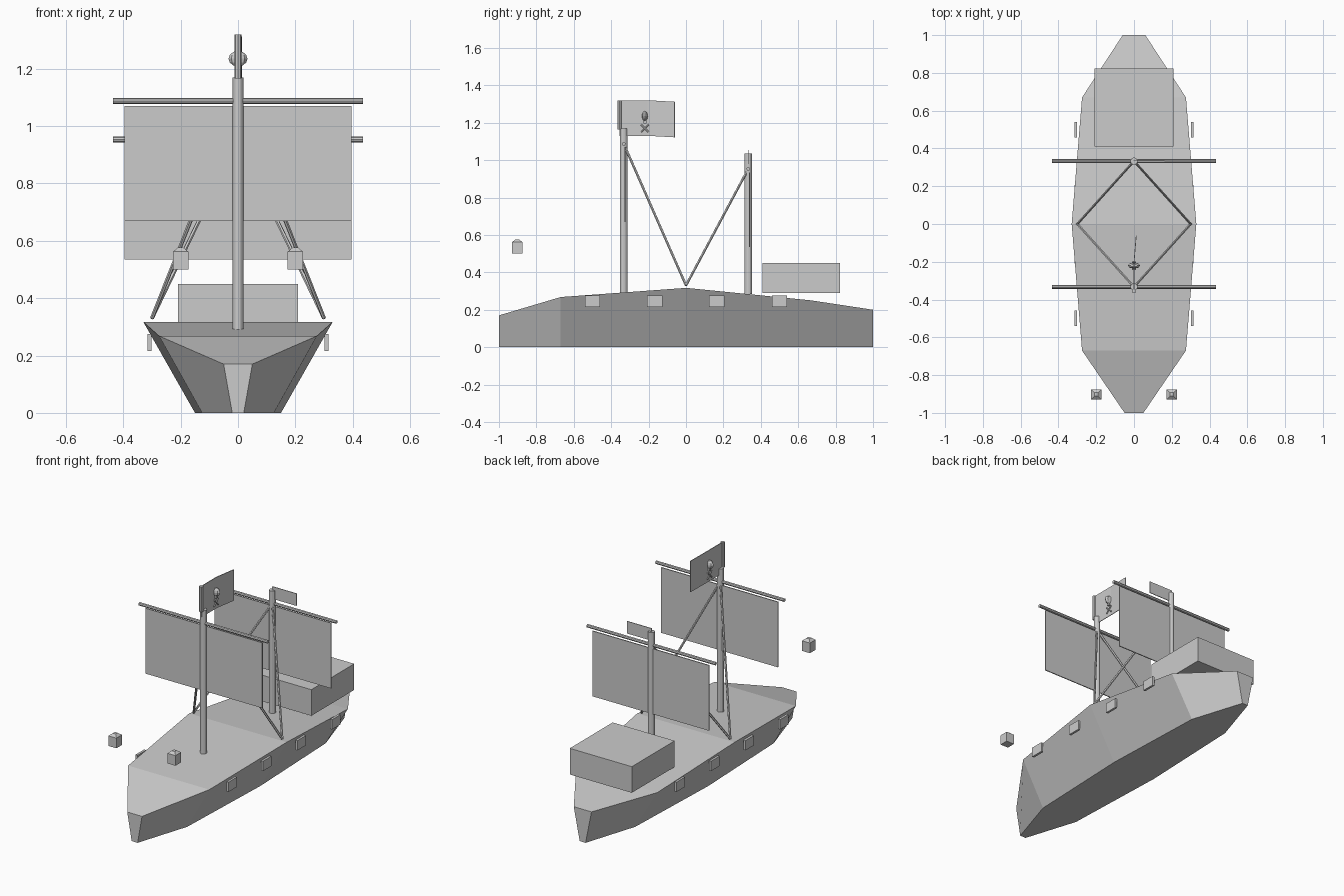
import bpy
import bmesh
from math import pi
from mathutils import Vector

if "Cube" in bpy.data.objects:
    bpy.data.objects.remove(bpy.data.objects["Cube"])

grey = bpy.data.materials.new("plain grey")
grey.use_nodes = True
grey.diffuse_color = (0.6, 0.6, 0.6, 1)
grey.node_tree.nodes["Principled BSDF"].inputs["Base Color"].default_value = grey.diffuse_color


def finish(name, bm):
    bmesh.ops.recalc_face_normals(bm, faces=bm.faces)
    mesh = bpy.data.meshes.new(name)
    bm.to_mesh(mesh)
    bm.free()
    mesh.materials.append(grey)
    obj = bpy.data.objects.new(name, mesh)
    bpy.context.collection.objects.link(obj)
    return obj


def box(name, centre, size):
    bm = bmesh.new()
    bmesh.ops.create_cube(bm, size=1)
    bmesh.ops.scale(bm, vec=size, verts=bm.verts)
    bmesh.ops.translate(bm, vec=centre, verts=bm.verts)
    return finish(name, bm)


def rod(name, start, end, radius, sides=8):
    start, end = Vector(start), Vector(end)
    axis = end - start
    bm = bmesh.new()
    bmesh.ops.create_cone(bm, cap_ends=True, segments=sides, radius1=radius,
                          radius2=radius, depth=axis.length)
    bmesh.ops.rotate(bm, verts=bm.verts, matrix=axis.to_track_quat("Z", "Y").to_matrix())
    bmesh.ops.translate(bm, vec=(start + end) / 2, verts=bm.verts)
    return finish(name, bm)


# Hull: stations of (y, deck half width, deck height, keel half width)
stations = [(-1, 0.05, 0.17, 0.02), (-0.67, 0.275, 0.268, 0.125),
            (0, 0.33, 0.317, 0.15), (0.67, 0.275, 0.25, 0.125),
            (1, 0.06, 0.2, 0.02)]
bm = bmesh.new()
rings = [[bm.verts.new(p) for p in ((-k, y, 0), (k, y, 0), (w, y, z), (-w, y, z))]
         for y, w, z, k in stations]
for a, b in zip(rings, rings[1:]):
    for i in range(4):
        j = (i + 1) % 4
        bm.faces.new((a[i], a[j], b[j], b[i]))
bm.faces.new(rings[0])
bm.faces.new(rings[-1])
finish("hull", bm)

# Cabin at the stern
box("cabin", (0, 0.617, 0.37), (0.42, 0.415, 0.16))

# Masts, yards, sails and stays
for name, y, top, yard in (("front", -0.333, 1.17, 1.087), ("rear", 0.333, 1.035, 0.953)):
    rod(name + "_mast", (0, y, 0.285), (0, y, top), 0.019, 12)
    rod(name + "_yard", (-0.435, y, yard), (0.435, y, yard), 0.01)
    box(name + "_sail", (0, y + 0.006, yard - 0.218), (0.79, 0.006, 0.4))
    for side in (-1, 1):
        rod(name + "_stay", (0, y, yard), (side * 0.3, 0, 0.33), 0.007, 6)

# Flags
rod("flag_pole", (0, -0.355, 1.165), (0, -0.355, 1.32), 0.012)
bm = bmesh.new()
outline = [(0, -0.355, 1.32), (0, -0.205, 1.32), (0.012, -0.06, 1.312)]
upper = [bm.verts.new(p) for p in outline]
lower = [bm.verts.new((x, y, z - 0.19)) for x, y, z in outline]
for i in range(2):
    bm.faces.new((upper[i], upper[i + 1], lower[i + 1], lower[i]))
flag = finish("main_flag", bm)
solid = flag.modifiers.new("thickness", "SOLIDIFY")
solid.thickness = 0.004
solid.offset = 0
box("rear_flag", (0.08, 0.335, 1.017), (0.165, 0.004, 0.075))

# Raised flag ornament: a rounded knob over two crossed bars
bm = bmesh.new()
bmesh.ops.create_uvsphere(bm, u_segments=8, v_segments=6, radius=1)
bmesh.ops.scale(bm, vec=(0.033, 0.016, 0.027), verts=bm.verts)
bmesh.ops.translate(bm, vec=(0, -0.22, 1.235), verts=bm.verts)
finish("flag_knob", bm)
box("flag_knob_base", (0, -0.22, 1.207), (0.022, 0.016, 0.02))
for face in (-0.006, 0.006):
    for slant in (-1, 1):
        rod("flag_bar", (face, -0.22 - slant * 0.02, 1.15),
            (face, -0.22 + slant * 0.02, 1.19), 0.004, 6)

# Gun ports and bow lanterns, both sides
for side in (-1, 1):
    for y in (-0.5, -0.167, 0.165, 0.5):
        box("gun_port", (side * 0.308, y, 0.245), (0.014, 0.082, 0.06))
    box("lantern", (side * 0.2, -0.902, 0.531), (0.054, 0.054, 0.062))
    bm = bmesh.new()
    bmesh.ops.create_cone(bm, cap_ends=True, segments=4, radius1=0.038,
                          radius2=0.014, depth=0.014)
    bmesh.ops.rotate(bm, verts=bm.verts,
                     matrix=Vector((1, 1, 0)).to_track_quat("X", "Z").to_matrix())
    bmesh.ops.translate(bm, vec=(side * 0.2, -0.902, 0.569), verts=bm.verts)
    finish("lantern_cap", bm)
